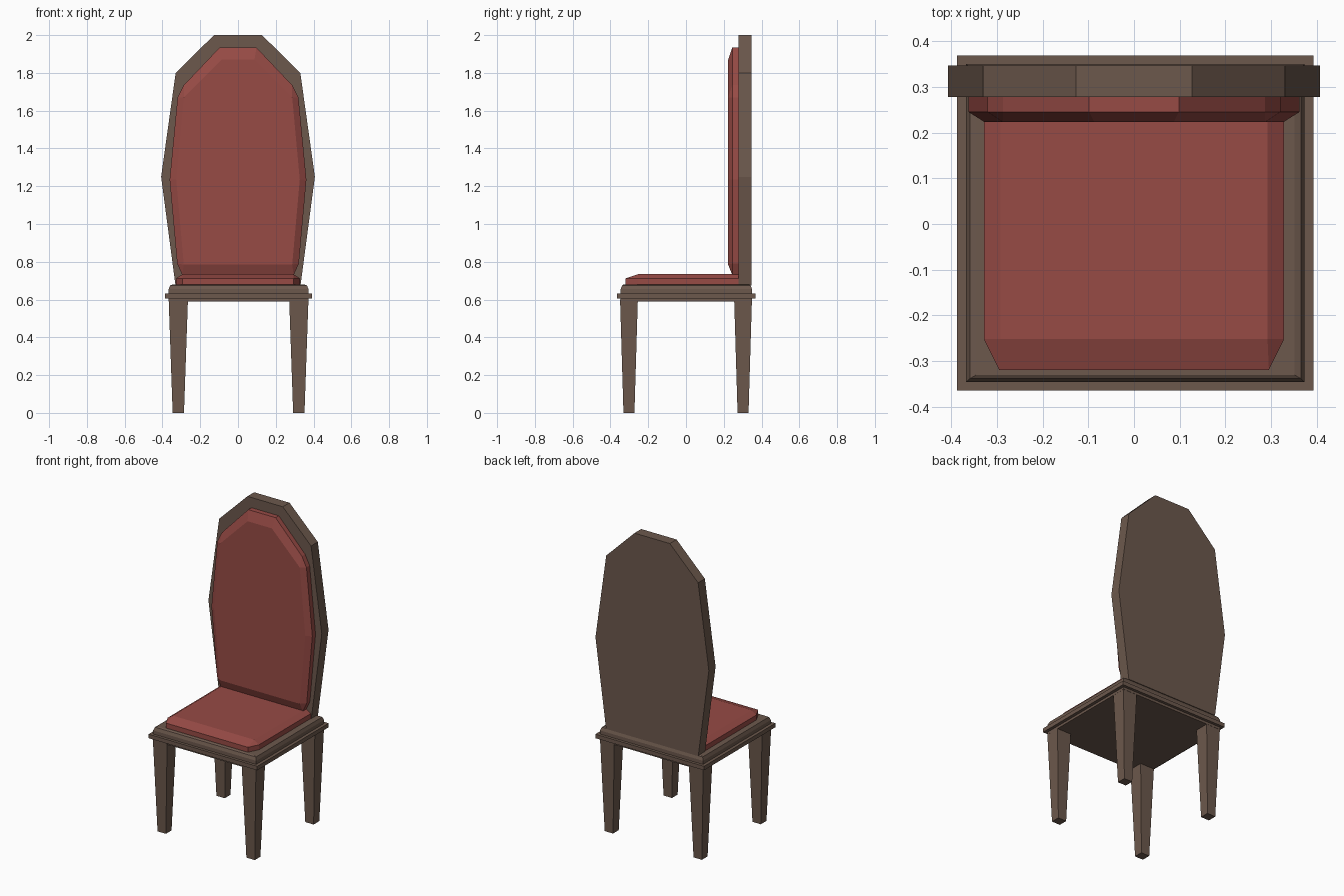
import bpy, bmesh

if "Cube" in bpy.data.objects:
    bpy.data.objects.remove(bpy.data.objects["Cube"])


def make_material(name, rgb):
    m = bpy.data.materials.new(name)
    m.diffuse_color = (*rgb, 1)
    m.use_nodes = True
    m.node_tree.nodes["Principled BSDF"].inputs["Base Color"].default_value = m.diffuse_color
    return m


wood = make_material("wood", (0.15, 0.098, 0.073))
fabric = make_material("red_fabric", (0.31, 0.07, 0.06))


def loft(name, rings, mat):
    """Skin matching rings of 3D points and cap both ends."""
    bm = bmesh.new()
    vs = [[bm.verts.new(p) for p in ring] for ring in rings]
    n = len(rings[0])
    for a, b in zip(vs, vs[1:]):
        for i in range(n):
            j = (i + 1) % n
            bm.faces.new((a[i], a[j], b[j], b[i]))
    bm.faces.new(vs[0])
    bm.faces.new(vs[-1])
    # doubled corner points collapse into triangular corner facets
    bmesh.ops.remove_doubles(bm, verts=bm.verts, dist=1e-5)
    bmesh.ops.recalc_face_normals(bm, faces=bm.faces)
    me = bpy.data.meshes.new(name)
    bm.to_mesh(me)
    bm.free()
    me.materials.append(mat)
    ob = bpy.data.objects.new(name, me)
    bpy.context.collection.objects.link(ob)
    return ob


def rect(cx, cy, hx, hy, z):
    return [(cx - hx, cy - hy, z), (cx + hx, cy - hy, z),
            (cx + hx, cy + hy, z), (cx - hx, cy + hy, z)]


def upright(half, y):
    """Mirror a half outline (x, z) into a closed ring at depth y."""
    return [(x, y, z) for x, z in half] + [(-x, y, z) for x, z in reversed(half)]


def flat(half, z):
    """Mirror a half outline (x, y) into a closed ring at height z."""
    return [(x, y, z) for x, y in half] + [(-x, y, z) for x, y in reversed(half)]


# Tapered legs
for row, sy in (("front", -1), ("back", 1)):
    for side, sx in (("left", -1), ("right", 1)):
        cx, cy = 0.003 + 0.319 * sx, 0.302 * sy
        loft(f"{row}_leg_{side}", [rect(cx, cy, 0.03, 0.029, 0),
                                   rect(cx, cy, 0.051, 0.047, 0.6)], wood)

# Seat frame with chamfered top edge, and the moulding around it
c = (0.003, 0.002)
loft("seat_frame", [rect(*c, 0.370, 0.348, 0.59), rect(*c, 0.370, 0.348, 0.655),
                    rect(*c, 0.362, 0.340, 0.675), rect(*c, 0.348, 0.332, 0.68)], wood)
loft("seat_moulding", [rect(*c, 0.390, 0.366, 0.606),
                       rect(*c, 0.390, 0.366, 0.632)], wood)

# Backrest panel
panel = [(0.127, 2.0), (0.33, 1.80), (0.407, 1.25), (0.331, 0.675)]
loft("backrest_panel", [upright(panel, 0.278), upright(panel, 0.347)], wood)

# Seat cushion with sloped rim and cut front corners
edge = [(0.328, 0.29), (0.328, -0.252), (0.295, -0.319)]
top = [(0.292, 0.29), (0.292, -0.252), (0.292, -0.252)]
loft("seat_cushion", [flat(edge, 0.67), flat(edge, 0.712), flat(top, 0.735)], fabric)

# Back cushion with sloped rim
rim = [(0.098, 1.934), (0.287, 1.735), (0.32, 1.67),
       (0.362, 1.235), (0.322, 0.79), (0.295, 0.73)]
face = [(0.087, 1.87), (0.287, 1.67), (0.287, 1.67),
        (0.327, 1.235), (0.287, 0.785), (0.287, 0.785)]
loft("back_cushion", [upright(rim, 0.285), upright(rim, 0.245), upright(face, 0.223)], fabric)
